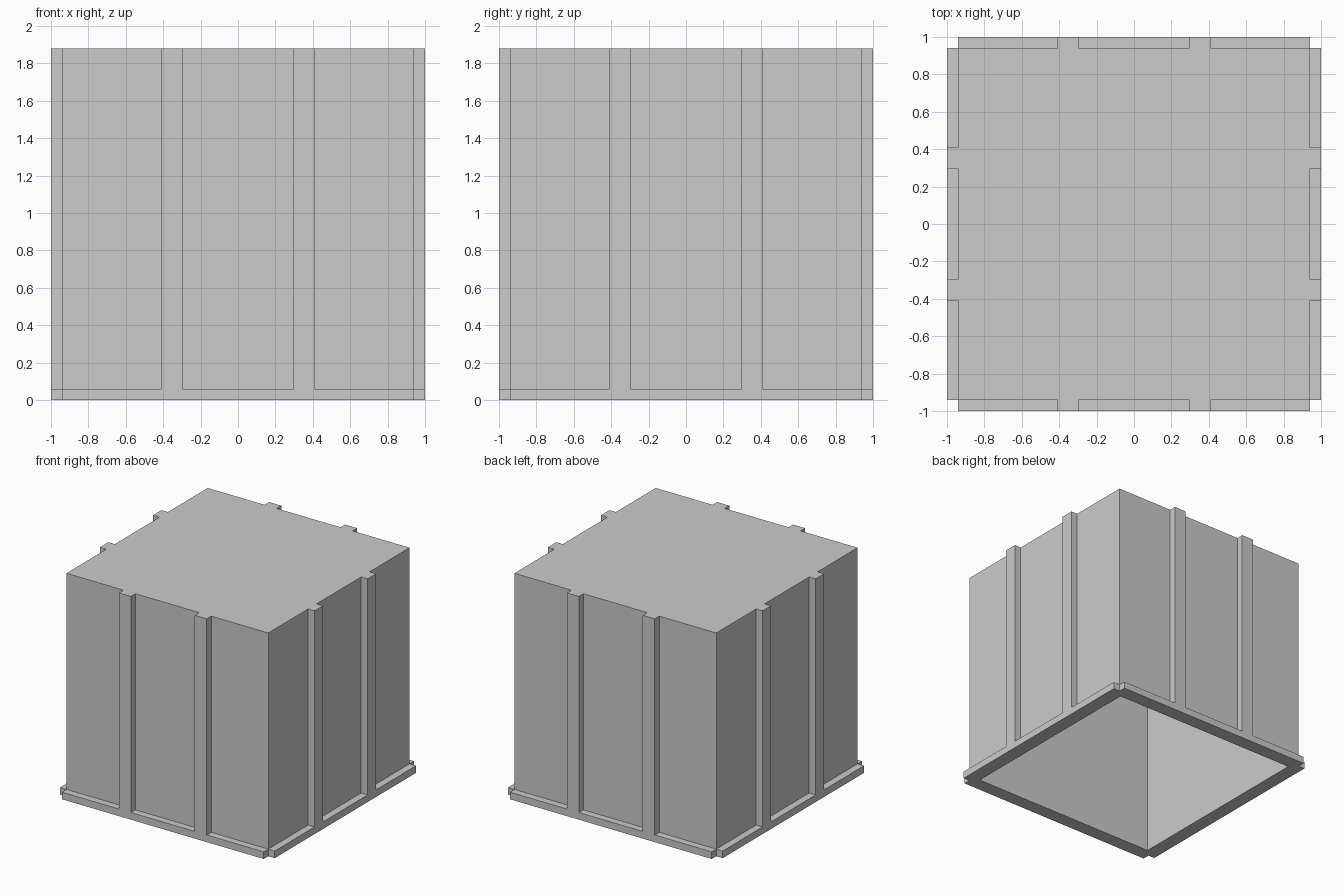
import bpy, bmesh
from math import pi
from mathutils import Matrix, Vector

if "Cube" in bpy.data.objects:
    bpy.data.objects.remove(bpy.data.objects["Cube"])

W, C, I = 1.0, 0.94, 0.88            # flange reach, core wall, cavity wall (half widths)
R1, R2 = 0.297, 0.409                # rib inner and outer edges
ZF, ZC, ZT = 0.06, 1.82, 1.88        # flange top, cavity ceiling, roof

bm = bmesh.new()


def face(points, turn=0):
    rot = Matrix.Rotation(turn * pi / 2, 3, 'Z')
    bm.faces.new([bm.verts.new(rot @ Vector(p)) for p in points])


roof = []
for k in range(4):
    # Recessed panels with the flange ledge below each
    for a, b in ((-C, -R2), (-R1, R1), (R2, C)):
        face([(a, -C, ZF), (b, -C, ZF), (b, -C, ZT), (a, -C, ZT)], k)
        face([(a, -W, ZF), (b, -W, ZF), (b, -C, ZF), (a, -C, ZF)], k)

    # Rib flanks and flange ends
    for x in (-R2, -R1, R1, R2):
        face([(x, -W, ZF), (x, -C, ZF), (x, -C, ZT), (x, -W, ZT)], k)
    for x in (-C, C):
        face([(x, -W, 0), (x, -C, 0), (x, -C, ZF), (x, -W, ZF)], k)

    # Flush front of flange and both ribs
    comb = [(-C, 0), (C, 0), (C, ZF), (R2, ZF), (R2, ZT), (R1, ZT), (R1, ZF),
            (-R1, ZF), (-R1, ZT), (-R2, ZT), (-R2, ZF), (-C, ZF)]
    face([(x, -W, z) for x, z in comb], k)

    # Bottom rim and cavity wall
    face([(-C, -W, 0), (C, -W, 0), (C, -C, 0), (I, -I, 0), (-I, -I, 0), (-C, -C, 0)], k)
    face([(-I, -I, 0), (I, -I, 0), (I, -I, ZC), (-I, -I, ZC)], k)

    # Roof outline for this side
    rot = Matrix.Rotation(k * pi / 2, 3, 'Z')
    edge = [(-C, -C), (-R2, -C), (-R2, -W), (-R1, -W), (-R1, -C),
            (R1, -C), (R1, -W), (R2, -W), (R2, -C)]
    roof += [rot @ Vector((x, y, ZT)) for x, y in edge]

# Roof and cavity ceiling
face(roof)
face([(-I, -I, ZC), (I, -I, ZC), (I, I, ZC), (-I, I, ZC)])

bmesh.ops.remove_doubles(bm, verts=bm.verts, dist=0.0005)
bmesh.ops.recalc_face_normals(bm, faces=bm.faces)
mesh = bpy.data.meshes.new("ribbed_box")
bm.to_mesh(mesh)
bm.free()
bpy.context.collection.objects.link(bpy.data.objects.new("ribbed_box", mesh))
